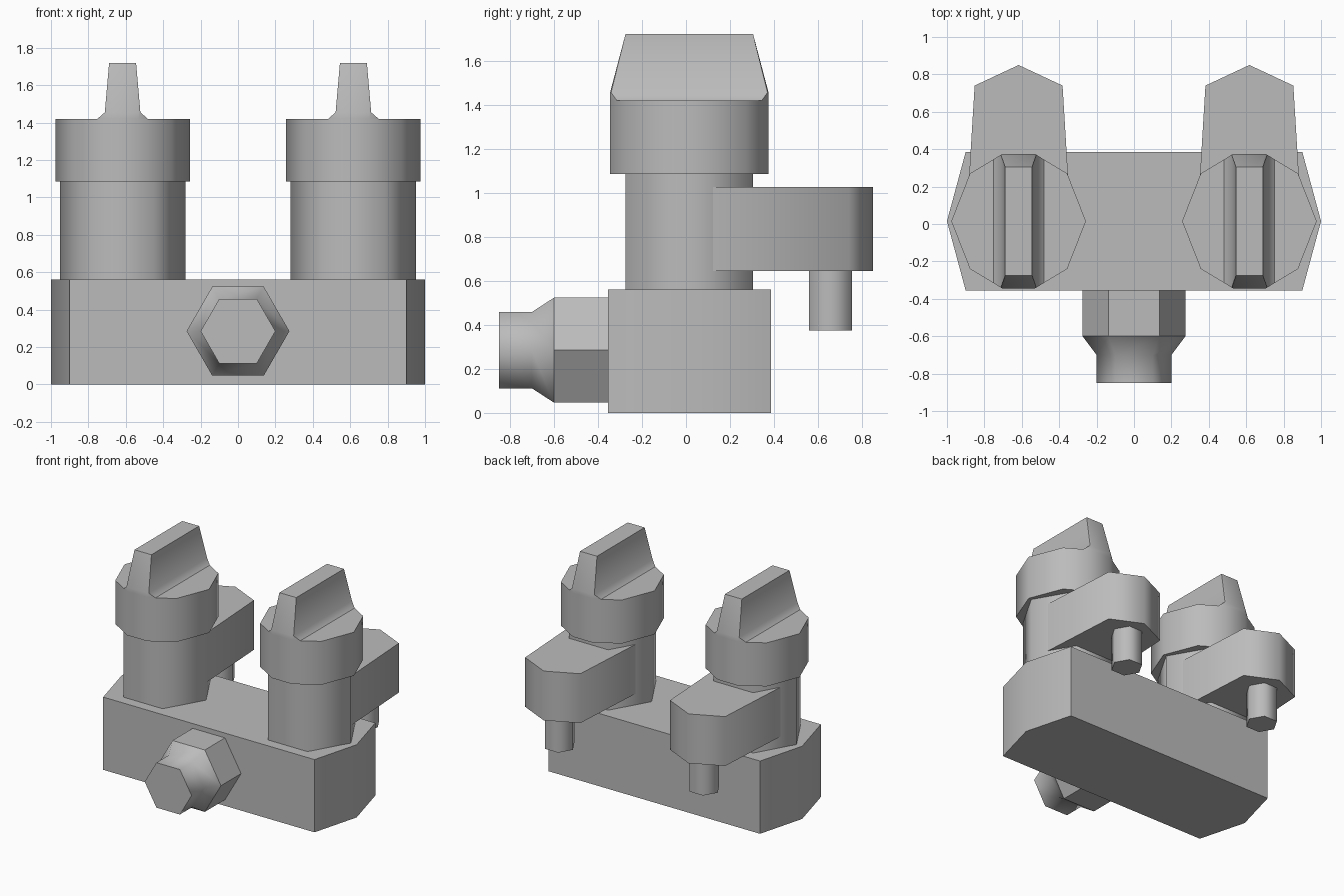
import bpy
import bmesh
from math import radians, cos, sin, tau

cube = bpy.data.objects.get("Cube")
if cube:
    bpy.data.objects.remove(cube, do_unlink=True)

grey = bpy.data.materials.new("plain_grey")
grey.use_nodes = True
GREY = (0.5, 0.5, 0.5, 1)
grey.diffuse_color = GREY
grey.node_tree.nodes["Principled BSDF"].inputs["Base Color"].default_value = GREY


def loft(name, rings, angle):
    """Skin matching rings of points, close both ends, smooth edges below angle."""
    bm = bmesh.new()
    loops = [[bm.verts.new(p) for p in ring] for ring in rings]
    n = len(loops[0])
    for a, b in zip(loops, loops[1:]):
        for i in range(n):
            j = (i + 1) % n
            bm.faces.new((a[i], a[j], b[j], b[i]))
    bm.faces.new(loops[0])
    bm.faces.new(loops[-1])
    bmesh.ops.recalc_face_normals(bm, faces=bm.faces)
    for f in bm.faces:
        f.smooth = True
    for e in bm.edges:
        e.smooth = e.calc_face_angle(0) < radians(angle)
    mesh = bpy.data.meshes.new(name)
    bm.to_mesh(mesh)
    bm.free()
    mesh.materials.append(grey)
    obj = bpy.data.objects.new(name, mesh)
    bpy.context.collection.objects.link(obj)
    return obj


def prism(name, outline, z0, z1, angle):
    return loft(name, [[(x, y, z) for x, y in outline] for z in (z0, z1)], angle)


def hexagon(r, cx=0, cy=0):
    return [(cx + r * cos(tau * i / 6), cy + r * sin(tau * i / 6)) for i in range(6)]


def four_way(quarter, cx, cy):
    """Mirror a first-quadrant run of points into a full closed outline."""
    half = quarter + [(-x, y) for x, y in reversed(quarter) if x > 0]
    other = [(-x, -y) for x, y in half if y > 0]
    return [(cx + x, cy + y) for x, y in half + other]


# Body block with pointed ends
prism("body_block", [(-0.9, -0.355), (0.9, -0.355), (1, 0.015),
                     (0.9, 0.385), (-0.9, 0.385), (-1, 0.015)], 0, 0.56, 40)


# Front fitting: hexagonal nut and tapered spout
def front_ring(r, y):
    return [(x, y, z) for x, z in hexagon(r, 0, 0.285)]


loft("hex_nut", [front_ring(0.275, -0.34), front_ring(0.275, -0.6)], 30)
loft("spout", [front_ring(0.275, -0.6), front_ring(0.2, -0.7),
               front_ring(0.2, -0.85)], 65)

# Two matching valves
CY = 0.015
for side, cx in (("right", -0.617), ("left", 0.617)):
    prism(side + "_stem", hexagon(0.335, cx, CY), 0.55, 1.09, 65)

    # Knob collar
    collar = four_way([(0.36, 0), (0.26, 0.255), (0.085, 0.36)], cx, CY)
    prism(side + "_knob", collar, 1.085, 1.42, 50)

    # Grip: flared foot, then a tapering blade
    grip = []
    for z, quarter in ((1.42, [(0.135, 0.33), (0.085, 0.36)]),
                       (1.455, [(0.095, 0.355), (0.085, 0.36)]),
                       (1.72, [(0.072, 0.29), (0.06, 0.29)])):
        grip.append([(x, y, z) for x, y in four_way(quarter, cx, CY)])
    loft(side + "_grip", grip, 50)

    # Rear arm with a pointed end and a peg below it
    arm = [(0.28, 0), (0.235, 0.74), (0, 0.85), (-0.235, 0.74), (-0.28, 0)]
    prism(side + "_arm", [(cx + x, y) for x, y in arm], 0.645, 1.025, 65)
    prism(side + "_peg", hexagon(0.113, cx, 0.657), 0.375, 0.66, 65)
